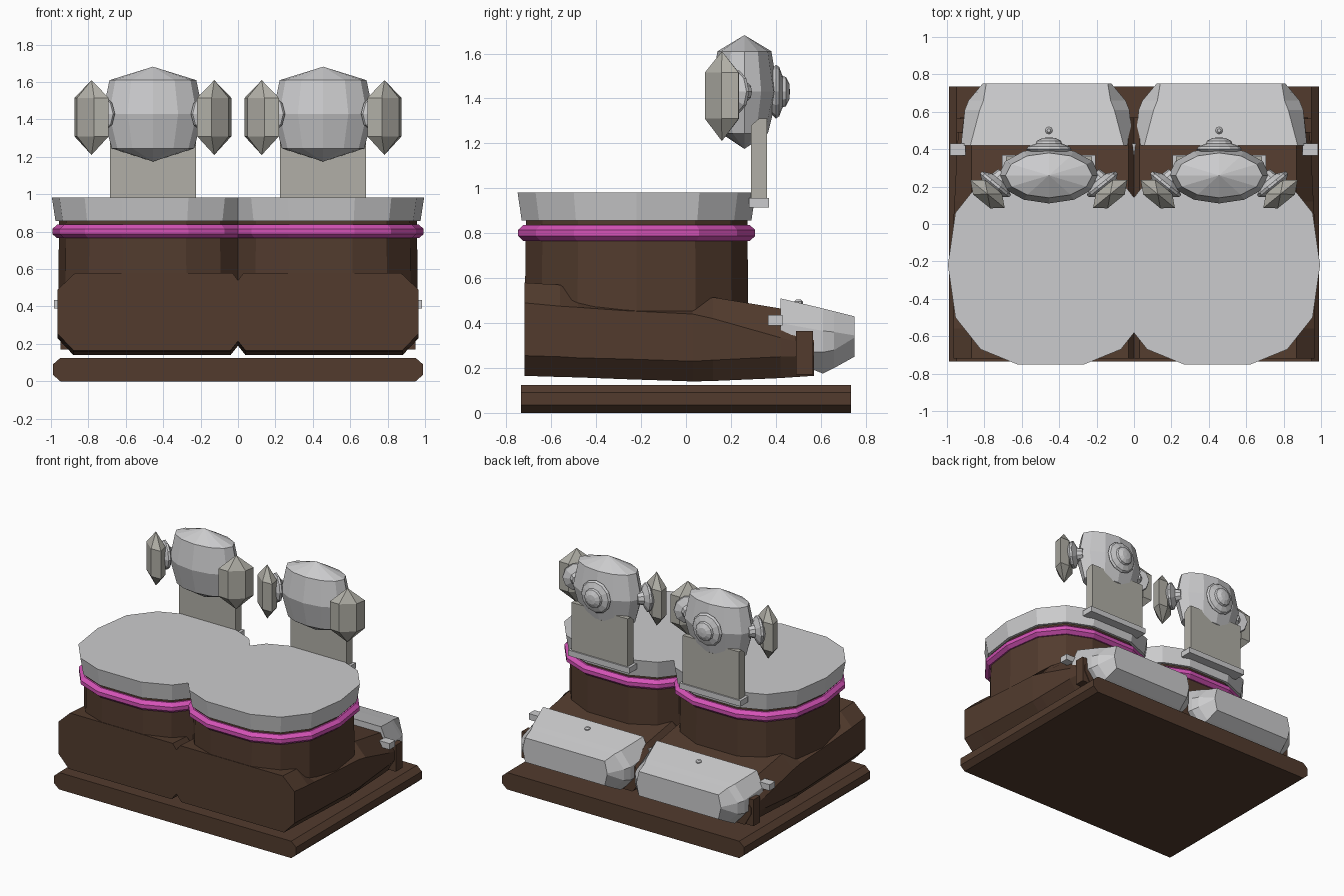
import bpy, bmesh
from math import cos, sin, pi, radians
from mathutils import Vector, Matrix

if "Cube" in bpy.data.objects:
    bpy.data.objects.remove(bpy.data.objects["Cube"], do_unlink=True)


def material(name, rgb):
    m = bpy.data.materials.new(name)
    m.use_nodes = True
    m.diffuse_color = (*rgb, 1)
    m.node_tree.nodes["Principled BSDF"].inputs["Base Color"].default_value = (*rgb, 1)
    return m


BROWN = material("dark brown", (0.085, 0.044, 0.027))
GREY = material("light grey", (0.60, 0.60, 0.61))
WARM = material("warm grey", (0.44, 0.43, 0.385))
PINK = material("magenta", (0.66, 0.085, 0.47))


def loft(name, rings, mat, mirror=True, transform=None):
    """Skin closed rings of equal size, cap the ends, mirror across x."""
    bm = bmesh.new()
    loops = [[bm.verts.new(p) for p in ring] for ring in rings]
    n = len(loops[0])
    for a, b in zip(loops, loops[1:]):
        for i in range(n):
            j = (i + 1) % n
            bm.faces.new((a[i], a[j], b[j], b[i]))
    bm.faces.new(loops[0])
    bm.faces.new(loops[-1])
    bmesh.ops.remove_doubles(bm, verts=bm.verts[:], dist=0.0005)
    if transform:
        bmesh.ops.transform(bm, matrix=transform, verts=bm.verts[:])
    if mirror:
        bmesh.ops.bisect_plane(bm, geom=bm.verts[:] + bm.edges[:] + bm.faces[:],
                               plane_co=(0, 0, 0), plane_no=(1, 0, 0), clear_inner=True)
    bmesh.ops.recalc_face_normals(bm, faces=bm.faces[:])
    me = bpy.data.meshes.new(name)
    bm.to_mesh(me)
    bm.free()
    me.materials.append(mat)
    ob = bpy.data.objects.new(name, me)
    bpy.context.collection.objects.link(ob)
    if mirror:
        ob.modifiers.new("Mirror", 'MIRROR')
    return ob


def box(name, x, y, z, mat):
    ring = lambda h: [(x[0], y[0], h), (x[1], y[0], h), (x[1], y[1], h), (x[0], y[1], h)]
    return loft(name, [ring(z[0]), ring(z[1])], mat)


def ellipse(rx, ry, z, n):
    return [(rx * cos(2 * pi * i / n), ry * sin(2 * pi * i / n), z) for i in range(n)]


# Base slab with bevelled sides
half = [(0.95, 0), (0.99, 0.035), (0.99, 0.09), (0.95, 0.125)]
slab = half + [(-x, z) for x, z in reversed(half)]
loft("base_slab", [[(x, y, z) for x, z in slab] for y in (-0.735, 0.735)], BROWN, mirror=False)

# Lower body: y, bottom, lower crease, upper crease, top, side x
body = [
    (-0.72, 0.165, 0.255, 0.49, 0.58, 0.965),
    (-0.56, 0.16, 0.25, 0.475, 0.57, 0.965),
    (-0.48, 0.158, 0.245, 0.47, 0.515, 0.965),
    (-0.27, 0.15, 0.24, 0.455, 0.48, 0.965),
    (0.03, 0.14, 0.23, 0.44, 0.475, 0.965),
    (0.12, 0.142, 0.235, 0.42, 0.515, 0.96),
    (0.42, 0.155, 0.25, 0.335, 0.465, 0.945),
    (0.57, 0.165, 0.255, 0.30, 0.37, 0.93),
]
loft("lower_body", [[(0, y, b + 0.05), (0.04, y, b), (0.88, y, b), (s, y, c1),
                     (s, y, c2), (0.87, y, t), (0.03, y, t), (0, y, t - 0.04)]
                    for y, b, c1, c2, t, s in body], BROWN)

# Drum, trim ring and lid share one faceted outline
quarter = [(0.55, 0), (0.51, 0.28), (0.375, 0.45), (0.18, 0.53)]
upper = quarter + [(-x, y) for x, y in reversed(quarter)]
outline = upper + [(x, -y) for x, y in reversed(upper) if y > 0]


def stack(name, levels, mat):
    loft(name, [[(0.445 + s * x, -0.22 + s * y, z) for x, y in outline]
                for s, z in levels], mat)


stack("drum", [(0.94, 0.38), (0.93, 0.87)], BROWN)
stack("trim_ring", [(0.95, 0.765), (0.995, 0.787), (0.995, 0.815), (0.95, 0.837)], PINK)
stack("lid", [(0.965, 0.857), (1.0, 0.982)], GREY)

# Rear shell: y, half width, bevel, bottom, lower crease, upper crease, top
shell = [
    (0.42, 0.46, 0.05, 0.25, 0.28, 0.40, 0.51),
    (0.61, 0.44, 0.08, 0.175, 0.27, 0.365, 0.465),
    (0.66, 0.42, 0.08, 0.20, 0.28, 0.36, 0.452),
    (0.75, 0.345, 0.02, 0.25, 0.335, 0.345, 0.43),
]
loft("rear_shell", [[(0.465 + sx * w, y, z) for sx, w, z in (
    (-1, h - e, b), (1, h - e, b), (1, h, c1), (1, h, c2),
    (1, h - e, t), (-1, h - e, t), (-1, h, c2), (-1, h, c1))]
    for y, h, e, b, c1, c2, t in shell], GREY)
loft("shell_stud", [ellipse(r, r, z, 8) for r, z in ((0.02, 0.48), (0.02, 0.495), (0.01, 0.505))],
     GREY, transform=Matrix.Translation((0.455, 0.5, 0)))
box("shell_slot", (0.88, 0.948), (0.49, 0.565), (0.17, 0.365), BROWN)
box("outer_clip", (0.90, 0.985), (0.365, 0.43), (0.39, 0.435), GREY)
box("centre_clip", (0, 0.04), (0.37, 0.43), (0.39, 0.435), GREY)

# Upright post and its foot
HX = 0.455
loft("post", [[(HX + sx * 0.23, y, z) for sx, y in ((-1, y0), (1, y0), (1, y1), (-1, y1))]
              for y0, y1, z in ((0.29, 0.36, 0.95), (0.29, 0.36, 1.28), (0.325, 0.36, 1.31))], WARM)
box("post_foot", (HX - 0.25, HX + 0.25), (0.28, 0.37), (0.915, 0.957), GREY)

# Faceted head
loft("head", [ellipse(rx, ry, z, 12) for rx, ry, z in (
    (0, 0, 1.175), (0.22, 0.105, 1.245), (0.27, 0.15, 1.43), (0.232, 0.12, 1.61), (0, 0, 1.682))],
    GREY, transform=Matrix.Translation((HX, 0.26, 0)))

# Stepped knob on the back of the head
loft("back_knob", [ellipse(r, r, d, 12) for r, d in (
    (0.09, 0), (0.12, 0.03), (0.11, 0.045), (0.07, 0.06), (0.065, 0.075), (0.035, 0.09), (0, 0.093))],
    GREY, transform=Matrix.Translation((HX, 0.37, 1.43)) @ Matrix.Rotation(-pi / 2, 4, 'X'))

# Angled side pods with round mounts
for side, label in ((-1, "inner"), (1, "outer")):
    centre = Vector((HX + side * 0.328, 0.16, 0))
    turn = Matrix.Rotation(side * radians(39), 4, 'Z')
    loft(label + "_pod", [ellipse(rx, ry, z, 6) for rx, ry, z in (
        (0, 0, 1.21), (0.118, 0.058, 1.31), (0.118, 0.058, 1.515), (0, 0, 1.61))],
        WARM, transform=Matrix.Translation(centre) @ turn)
    loft(label + "_pod_mount", [ellipse(r, r, d, 10) for r, d in (
        (0.06, 0.03), (0.10, 0.06), (0.10, 0.075), (0.05, 0.10), (0.04, 0.14))],
        GREY, transform=Matrix.Translation(centre + Vector((0, 0, 1.43))) @ turn
        @ Matrix.Rotation(-pi / 2, 4, 'X'))
